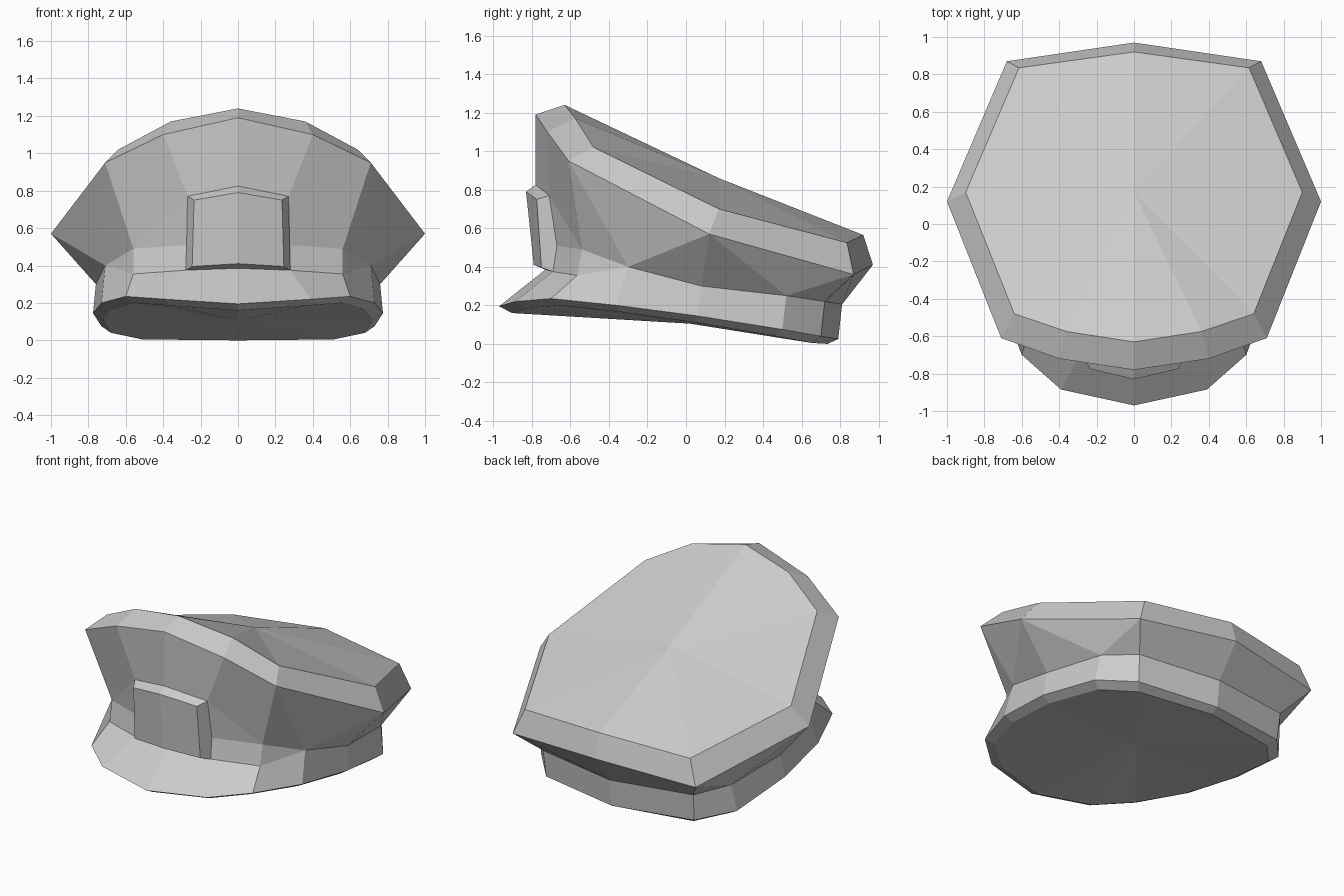
import bpy
import bmesh
from mathutils import Vector

default_cube = bpy.data.objects.get("Cube")
if default_cube:
    bpy.data.objects.remove(default_cube, do_unlink=True)

COLOUR = (0.6, 0.6, 0.6, 1.0)
grey = bpy.data.materials.new("light grey cloth")
grey.use_nodes = True
grey.diffuse_color = COLOUR
grey.node_tree.nodes["Principled BSDF"].inputs["Base Color"].default_value = COLOUR


def strip(lower, upper):
    """Quads joining two rows of points of equal length."""
    return [(lower[i], lower[i + 1], upper[i + 1], upper[i])
            for i in range(len(lower) - 1)]


def fan(row, centre):
    """Triangles joining a row of points to one centre point."""
    return [(row[i], row[i + 1], centre) for i in range(len(row) - 1)]


def build_half(name, faces):
    """Make an object from the +x half of its faces and mirror it across x = 0."""
    bm = bmesh.new()
    for face in faces:
        bm.faces.new([bm.verts.new(point) for point in face])
    bmesh.ops.remove_doubles(bm, verts=bm.verts[:], dist=0.001)
    geometry = bm.verts[:] + bm.edges[:] + bm.faces[:]
    bmesh.ops.mirror(bm, geom=geometry, axis='X', merge_dist=0.001)
    bmesh.ops.remove_doubles(bm, verts=bm.verts[:], dist=0.001)
    bmesh.ops.recalc_face_normals(bm, faces=bm.faces[:])
    mesh = bpy.data.meshes.new(name)
    bm.to_mesh(mesh)
    bm.free()
    mesh.materials.append(grey)
    obj = bpy.data.objects.new(name, mesh)
    bpy.context.scene.collection.objects.link(obj)
    return obj


# Half rows of points, each running from the front centre to the back centre
crown_top = [(0, -.63, 1.24), (.36, -.575, 1.17), (.64, -.48, 1.02),
             (.9, .17, .7), (.615, .835, .525), (0, .92, .565)]
crown_rim = [(0, -.78, 1.19), (.4, -.72, 1.1), (.71, -.61, .95),
             (1, .12, .57), (.68, .87, .36), (0, .97, .41)]
band_side = [(.71, -.3, .4), (.76, .08, .3), (.7, .52, .25),
             (.56, .72, .22), (0, .81, .205)]
band_front_top = [(0, -.7, .52), (.275, -.67, .51), (.56, -.54, .49)]
band_front_base = [(0, -.73, .385), (.28, -.69, .375), (.56, -.565, .355)]
lower_edge = [(0, -.97, .195), (.39, -.885, .22), (.6, -.7, .235), (.73, -.36, .2),
              (.775, .06, .145), (.73, .5, .075), (.55, .7, .04), (0, .79, .025)]
underside = [(x * .93, y * .93, max(0, z - .035)) for x, y, z in lower_edge]

# Crown: flat top, bevelled rim and the walls that taper down to the band
r, b, n = crown_rim, band_side, band_front_top
panel = [(0, -.78, .825), (.27, -.71, .77)]
crown = fan(crown_top, (0, .17, .86)) + strip(r, crown_top)
crown += strip(panel, r[:2]) + strip(n[:2], panel)
crown += [
    (r[1], panel[1], n[2], r[2]),
    (panel[1], n[1], n[2]),
    (r[2], n[2], b[0]),
    (r[2], b[0], r[3]),
    (r[3], b[0], b[1]),
    (r[3], b[1], b[2]),
    (r[3], b[2], r[4]),
    (r[4], b[2], b[3]),
    (r[4], b[3], b[4], r[5]),
]
build_half("crown", crown)

# Band: the front strip above the peak and the sides running round to the back
band = strip(band_front_base, band_front_top)
band += [(band_front_base[2], b[0], n[2])]
band += strip(lower_edge[3:], band_side)

# Peak: slopes from the band out to the lower edge, with a closed underside
band += strip(lower_edge[:4], band_front_base + band_side[:1])
band += strip(underside, lower_edge)
band += fan(underside, (0, .02, .105))
build_half("band_and_peak", band)

# Badge: blank raised plate with a ridge down the middle and sloping edges
back_top, back_base = panel, band_front_base[:2]
face_top = [(0, -.83, .79), (.235, -.775, .75)]
face_base = [(0, -.79, .41), (.245, -.75, .395)]
badge = strip(face_base, face_top)
badge += strip(face_top, back_top) + strip(back_base, face_base)
badge += [(face_base[1], back_base[1], n[1], back_top[1], face_top[1])]
build_half("front_badge", badge)
